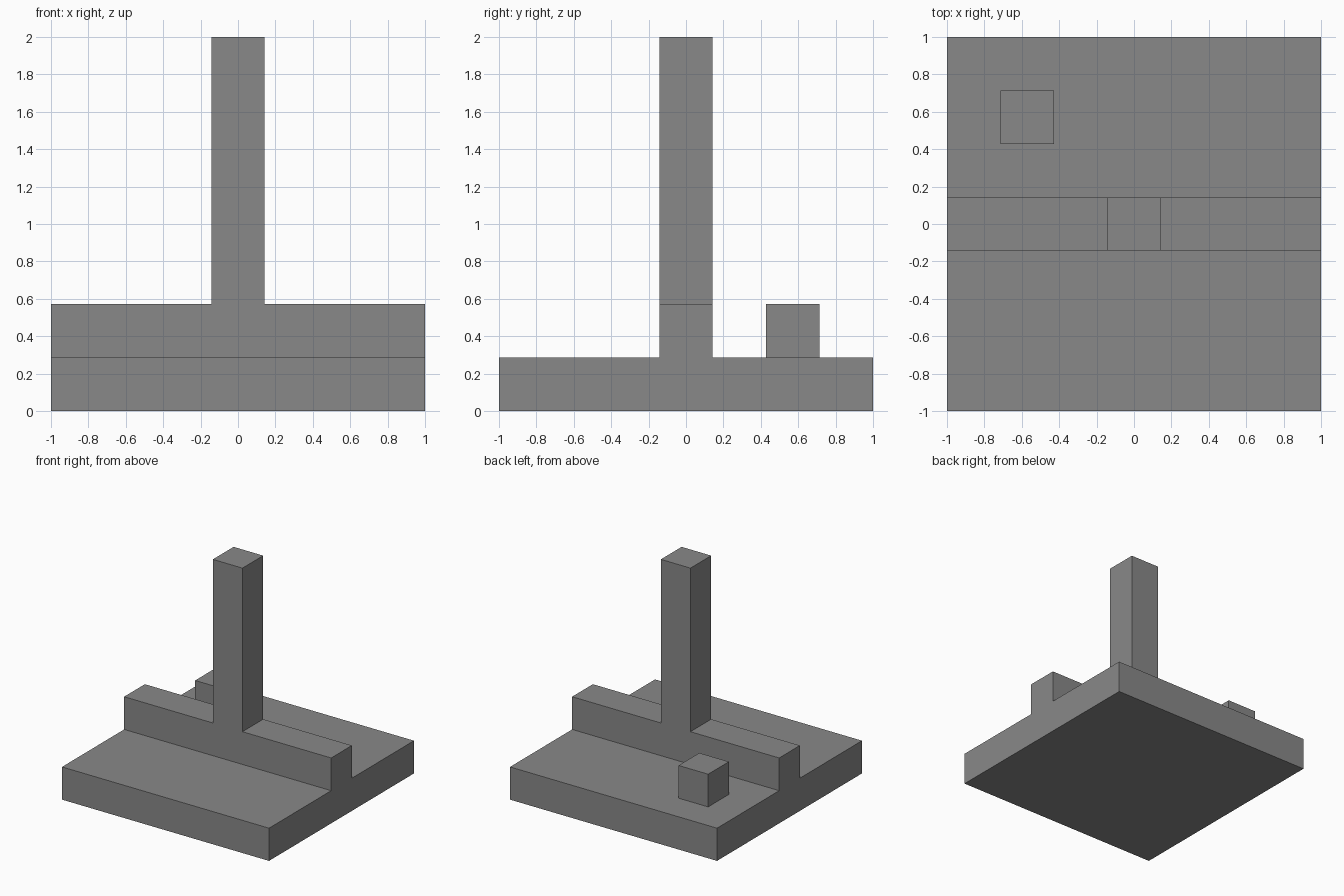
import bpy
import bmesh
from mathutils import Matrix, Vector

default_cube = bpy.data.objects.get("Cube")
if default_cube:
    bpy.data.objects.remove(default_cube, do_unlink=True)

# The model sits on a grid, seven cells to a side
CELL = 2 / 7

grey = bpy.data.materials.new("mid grey")
grey.use_nodes = True
colour = (0.25, 0.25, 0.25, 1)
grey.diffuse_color = colour
grey.node_tree.nodes["Principled BSDF"].inputs["Base Color"].default_value = colour


def block(name, size, centre, bottom):
    """Box measured in grid cells, standing at the given bottom height."""
    bm = bmesh.new()
    place = Matrix.Translation(Vector((*centre, bottom + size[2] / 2)) * CELL)
    scale = Matrix.Diagonal(Vector((*size, 1 / CELL)) * CELL)
    bmesh.ops.create_cube(bm, size=1, matrix=place @ scale)
    mesh = bpy.data.meshes.new(name)
    bm.to_mesh(mesh)
    bm.free()
    mesh.materials.append(grey)
    obj = bpy.data.objects.new(name, mesh)
    bpy.context.collection.objects.link(obj)
    return obj


# Square slab with a low wall across the middle
block("base_slab", (7, 7, 1), (0, 0), 0)
block("cross_wall", (7, 1, 1), (0, 0), 1)

# Tall post on the wall, and a small cube behind it on the right
block("centre_post", (1, 1, 5), (0, 0), 2)
block("small_cube", (1, 1, 1), (-2, 2), 1)
